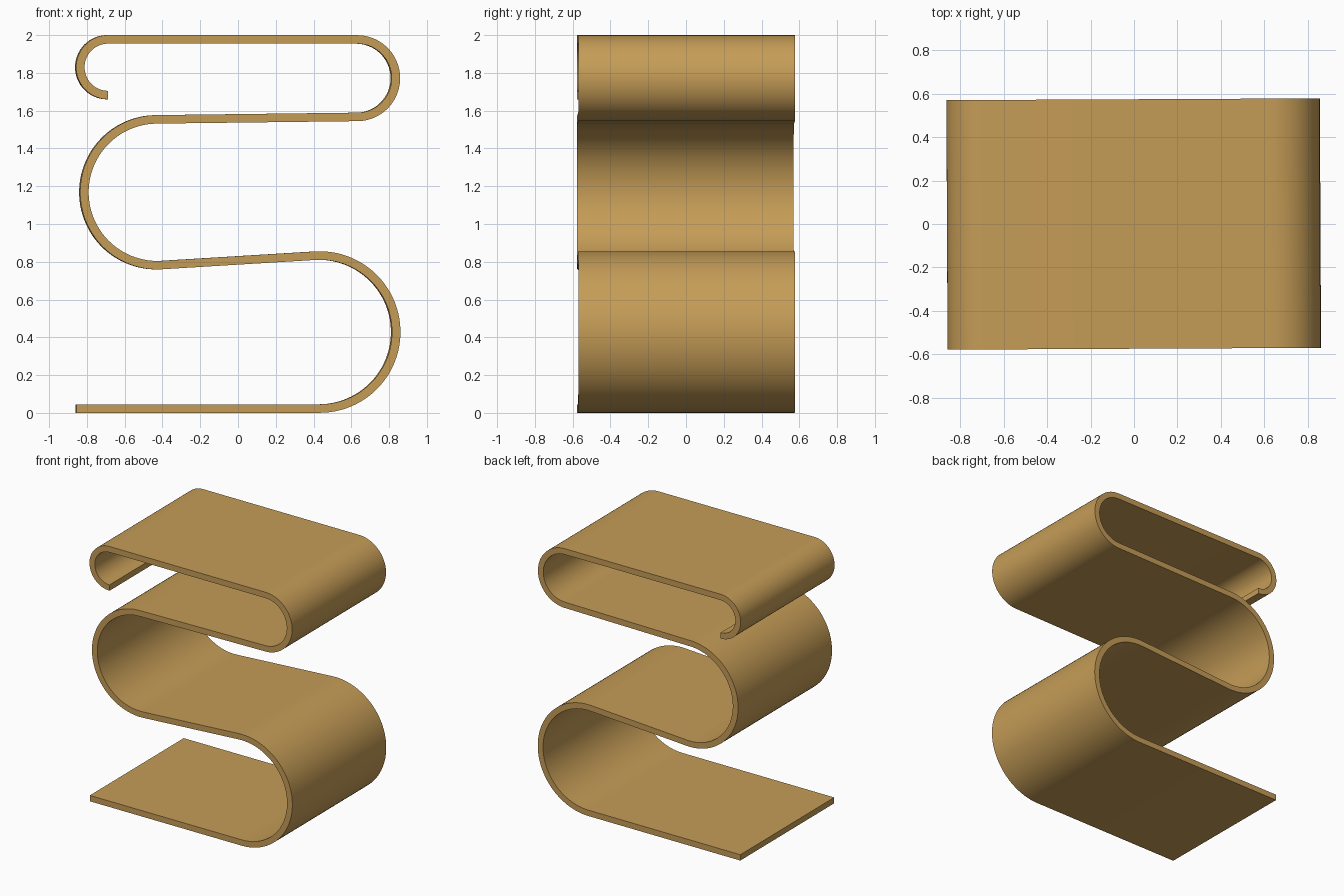
import bpy
import bmesh
from math import sin, cos, acos, atan2, pi, radians
from mathutils import Vector

cube = bpy.data.objects.get("Cube")
if cube:
    bpy.data.objects.remove(cube, do_unlink=True)

THICK = 0.045
WIDTH = 1.147
SEGMENTS = 48

# Bend centres (x, z) and centreline radii, from bottom to top
lower, r_lower = Vector((0.43, 0.428)), 0.405
middle, r_middle = Vector((-0.43, 1.168)), 0.386
upper, r_upper = Vector((0.628, 1.772)), 0.205
hook, r_hook = Vector((-0.69, 1.83)), 0.1475


def cross_tangent(c1, r1, c2, r2, side):
    """Angle on the first bend where the straight run to the next one leaves."""
    d = c2 - c1
    return atan2(d.y, d.x) + side * acos((r1 + r2) / d.length)


def bend(centre, radius, start, end, turn):
    """Stations (point, left normal) around a bend; turn is 1 anticlockwise, -1 clockwise."""
    stations = []
    for i in range(SEGMENTS + 1):
        a = start + (end - start) * i / SEGMENTS
        out = Vector((cos(a), sin(a)))
        stations.append((centre + out * radius, -out * turn))
    return stations


# Centreline: flat foot, three alternating bends, flat top and hooked end
a1 = cross_tangent(lower, r_lower, middle, r_middle, -1)
a2 = cross_tangent(middle, r_middle, upper, r_upper, 1)
path = [(Vector((-0.857, THICK / 2)), Vector((0, 1)))]
path += bend(lower, r_lower, -pi / 2, a1, 1)
path += bend(middle, r_middle, a1 + pi, a2, -1)
path += bend(upper, r_upper, a2 - pi, pi / 2, 1)
path += bend(hook, r_hook, pi / 2, 3 * pi / 2, 1)

# Sweep a rectangular section along the centreline
bm = bmesh.new()
rings = []
for point, normal in path:
    ring = []
    for offset, y in ((-1, -1), (1, -1), (1, 1), (-1, 1)):
        p = point + normal * offset * THICK / 2
        ring.append(bm.verts.new((p.x, y * WIDTH / 2, p.y)))
    rings.append(ring)
for a, b in zip(rings, rings[1:]):
    for i in range(4):
        j = (i + 1) % 4
        bm.faces.new((a[i], a[j], b[j], b[i]))
bm.faces.new(rings[0])
bm.faces.new(rings[-1])
bmesh.ops.recalc_face_normals(bm, faces=bm.faces)

mesh = bpy.data.meshes.new("bent_strip")
bm.to_mesh(mesh)
bm.free()
strip = bpy.data.objects.new("bent_strip", mesh)
bpy.context.collection.objects.link(strip)
strip.rotation_euler.z = radians(0.28)

# Warm wood colour
colour = (0.56, 0.335, 0.095, 1)
wood = bpy.data.materials.new("warm_wood")
wood.use_nodes = True
wood.diffuse_color = colour
for node in wood.node_tree.nodes:
    if node.type == "BSDF_PRINCIPLED":
        node.inputs["Base Color"].default_value = colour
mesh.materials.append(wood)

# Smooth bends with crisp edges
bpy.ops.object.select_all(action="DESELECT")
strip.select_set(True)
bpy.context.view_layer.objects.active = strip
bpy.ops.object.shade_smooth_by_angle(angle=radians(30))
